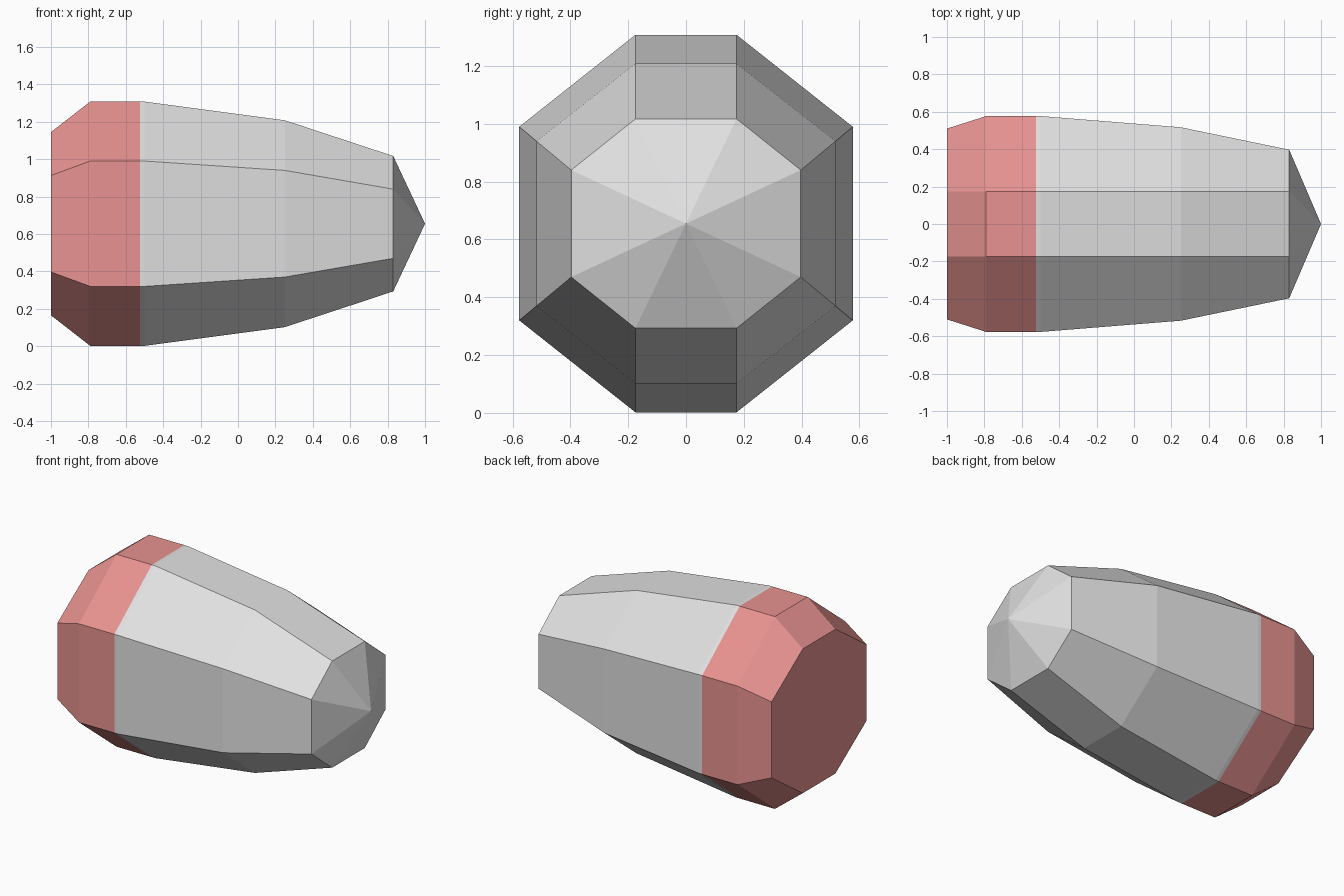
import bpy
import bmesh

cube = bpy.data.objects.get("Cube")
if cube:
    bpy.data.objects.remove(cube, do_unlink=True)

CENTRE_Z = 0.655
FLAT = 0.175  # half width of the top and bottom flats


def make_material(name, rgb):
    mat = bpy.data.materials.new(name)
    mat.use_nodes = True
    mat.diffuse_color = (*rgb, 1)
    mat.node_tree.nodes["Principled BSDF"].inputs["Base Color"].default_value = (*rgb, 1)
    return mat


def octagon(bm, x, width, side, height):
    """Ring of eight points: half width, half side height, half height."""
    quarter = [(width, side), (FLAT, height)]
    half = quarter + [(-y, z) for y, z in reversed(quarter)]
    outline = half + [(-y, -z) for y, z in half]
    return [bm.verts.new((x, y, CENTRE_Z + z)) for y, z in outline]


def loft(name, sections, material, tip=None, cap=False):
    """Bridge octagonal sections, optionally closing the start and the tip."""
    bm = bmesh.new()
    rings = [octagon(bm, *s) for s in sections]
    for a, b in zip(rings, rings[1:]):
        for i in range(8):
            j = (i + 1) % 8
            bm.faces.new((a[i], a[j], b[j], b[i]))
    if cap:
        bm.faces.new(rings[0])
    if tip is not None:
        point = bm.verts.new((tip, 0, CENTRE_Z))
        for i in range(8):
            bm.faces.new((rings[-1][i], rings[-1][(i + 1) % 8], point))
    # Outward normals
    bm.normal_update()
    for face in bm.faces:
        mid = face.calc_center_median()
        out = mid.copy()
        out.z -= CENTRE_Z
        if face.normal.dot(out) < 0:
            face.normal_flip()
    mesh = bpy.data.meshes.new(name)
    bm.to_mesh(mesh)
    bm.free()
    mesh.materials.append(material)
    obj = bpy.data.objects.new(name, mesh)
    bpy.context.collection.objects.link(obj)


grey = make_material("light_grey", (0.75, 0.75, 0.75))
pink = make_material("salmon_pink", (0.88, 0.32, 0.31))

# Chamfered base band with a closed end
seam = (-0.525, 0.577, 0.335, 0.653)
loft("base_band",
     [(-1, 0.51, 0.258, 0.49), (-0.79, 0.577, 0.335, 0.653), seam],
     pink, cap=True)

# Tapered body with a shallow pointed nose
loft("body_and_nose",
     [seam, (-0.5, 0.577, 0.335, 0.653), (0.25, 0.517, 0.285, 0.553),
      (0.83, 0.397, 0.185, 0.362)],
     grey, tip=1.0)
